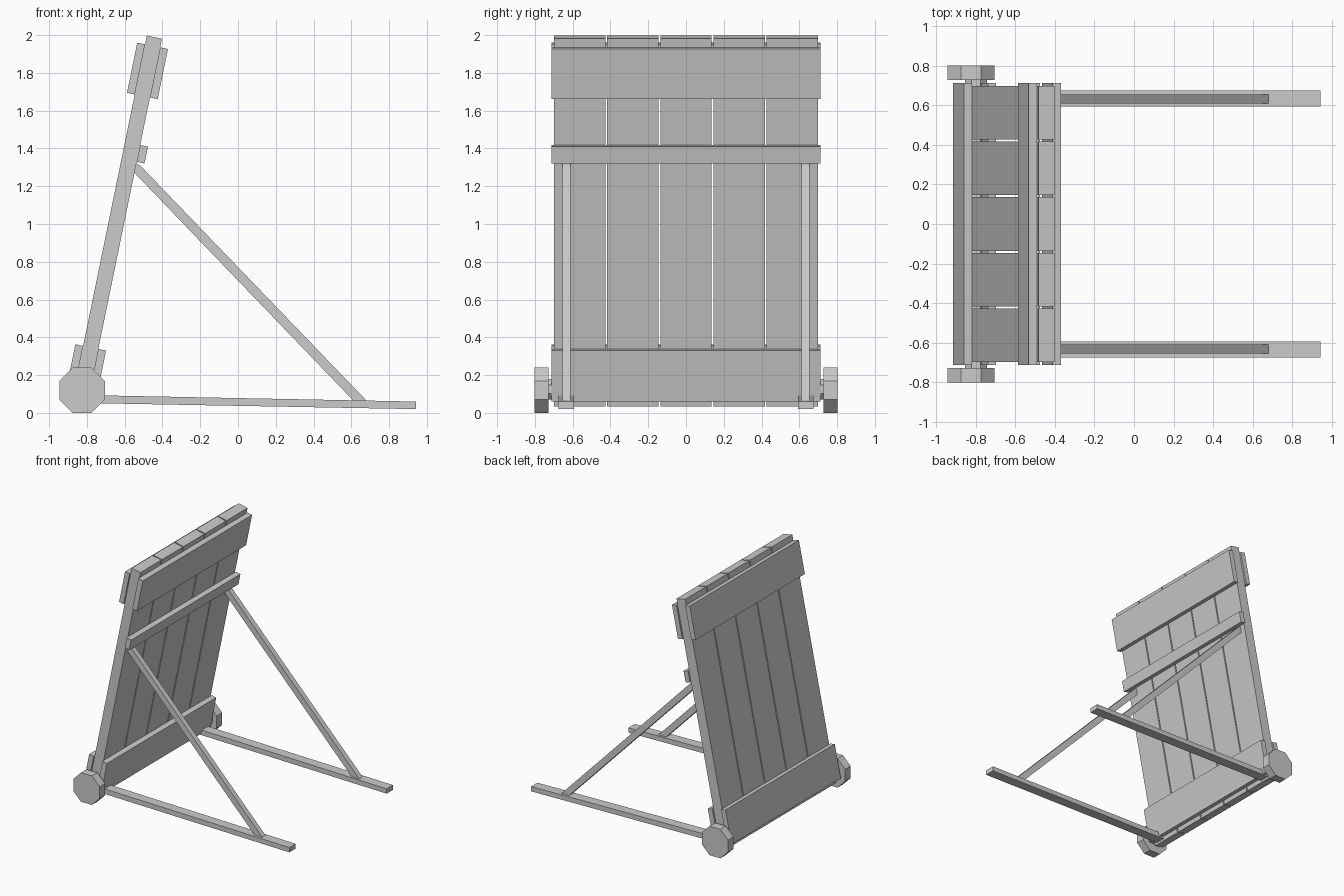
import bpy, math

if "Cube" in bpy.data.objects:
    bpy.data.objects.remove(bpy.data.objects["Cube"])

TILT = math.radians(11.6)
S, C = math.sin(TILT), math.cos(TILT)
BASE = (-0.842, 0.043)          # bottom centre of the leaning panel (x, z)


def prism(name, profile, y0, y1):
    """Extrude an (x, z) outline, listed counter-clockwise from the front, along y."""
    n = len(profile)
    verts = [(x, y, z) for y in (y0, y1) for x, z in profile]
    faces = [tuple(range(n)), tuple(range(2 * n - 1, n - 1, -1))]
    faces += [((i + 1) % n, i, n + i, n + (i + 1) % n) for i in range(n)]
    mesh = bpy.data.meshes.new(name)
    mesh.from_pydata(verts, [], faces)
    mesh.update()
    ob = bpy.data.objects.new(name, mesh)
    bpy.context.collection.objects.link(ob)
    return ob


def tilted_board(name, s0, s1, t0, t1, y0, y1):
    """Board in panel space: s runs up the slope, t across its thickness."""
    pts = [(s0, t0), (s0, t1), (s1, t1), (s1, t0)]
    prism(name, [(BASE[0] + s * S + t * C, BASE[1] + s * C - t * S)
                 for s, t in pts], y0, y1)


def octagon(cx, cz, apothem):
    r = apothem / math.cos(math.pi / 8)
    return [(cx + r * math.cos(math.pi / 8 + i * math.pi / 4),
             cz + r * math.sin(math.pi / 8 + i * math.pi / 4)) for i in range(8)]


# Five upright planks with narrow gaps
pitch = 0.2815
for i in range(5):
    y = (i - 2) * pitch
    tilted_board("plank", 0, 1.987, -0.041, 0.041, y - 0.136, y + 0.136)

# Cross boards on both faces, plus the batten the struts push against
for t0, t1 in ((0.041, 0.083), (-0.083, -0.041)):
    tilted_board("top_cross_board", 1.669, 1.94, t0, t1, -0.713, 0.713)
    tilted_board("bottom_cross_board", 0.035, 0.31, t0, t1, -0.713, 0.713)
tilted_board("strut_batten", 1.321, 1.412, 0.041, 0.083, -0.713, 0.713)

# Axle
prism("axle", octagon(-0.80, 0.125, 0.055), -0.74, 0.74)

# Wheels, ground beams and diagonal struts on each side
for side in (-1, 1):
    def span(centre, half):
        return side * centre - half, side * centre + half
    prism("wheel", octagon(-0.825, 0.12, 0.12), *span(0.765, 0.036))
    prism("ground_beam", [(-0.80, 0.052), (0.943, 0.020),
                          (0.943, 0.060), (-0.80, 0.094)], *span(0.635, 0.041))
    prism("strut", [(-0.56, 1.283), (0.62, 0.055), (0.69, 0.055),
                    (-0.52, 1.312), (-0.545, 1.325)], *span(0.633, 0.022))
